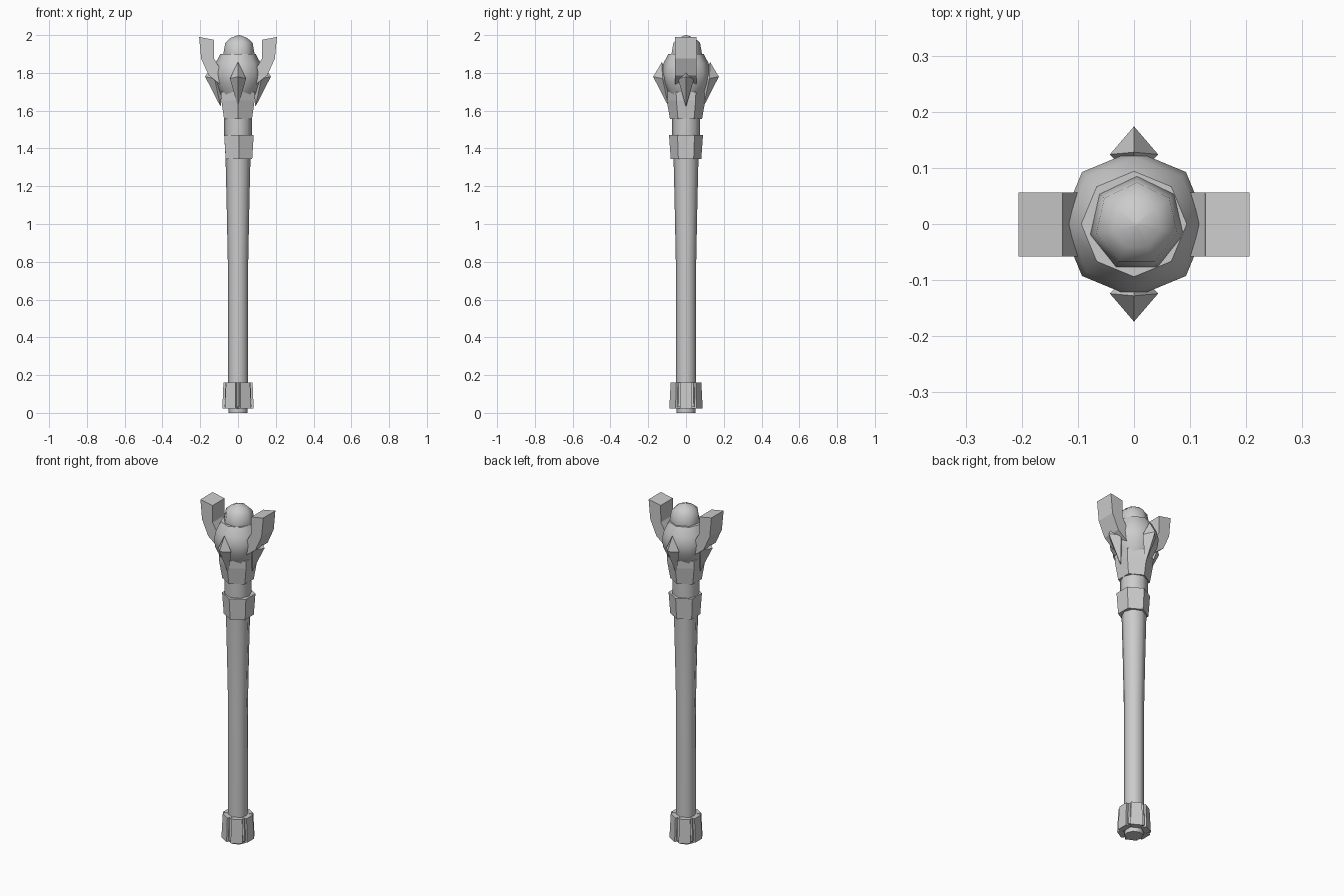
import bpy, bmesh, math
from mathutils import Matrix

if "Cube" in bpy.data.objects:
    bpy.data.objects.remove(bpy.data.objects["Cube"])


def finish(bm, name, smooth=None):
    bmesh.ops.recalc_face_normals(bm, faces=bm.faces)
    me = bpy.data.meshes.new(name)
    bm.to_mesh(me)
    bm.free()
    ob = bpy.data.objects.new(name, me)
    bpy.context.collection.objects.link(ob)
    if smooth:
        bpy.ops.object.select_all(action='DESELECT')
        ob.select_set(True)
        bpy.context.view_layer.objects.active = ob
        bpy.ops.object.shade_smooth_by_angle(angle=math.radians(smooth))
    return ob


def lathe(name, profile, sides, smooth=None, cx=0.0, cy=0.0):
    """Stack of polygon rings (radius, z) with a corner facing +y."""
    bm = bmesh.new()
    rings = []
    for r, z in profile:
        rings.append([bm.verts.new((cx + r * math.cos(a), cy + r * math.sin(a), z))
                      for a in (math.pi / 2 + 2 * math.pi * i / sides for i in range(sides))])
    for lo, hi in zip(rings, rings[1:]):
        for i in range(sides):
            j = (i + 1) % sides
            bm.faces.new((lo[i], lo[j], hi[j], hi[i]))
    bm.faces.new(rings[0])
    bm.faces.new(rings[-1])
    return finish(bm, name, smooth)


# Shaft, flaring gently towards the head
lathe("shaft", [(0.05, 0.0), (0.054, 0.16), (0.054, 0.8), (0.06, 1.1),
                (0.066, 1.35), (0.073, 1.47), (0.074, 1.58)], 8, 50)

# Hexagonal collar and head cup
lathe("collar", [(0.081, 1.345), (0.09, 1.47)], 6, cx=0.005)
lathe("head_cup", [(0.085, 1.555), (0.102, 1.655), (0.104, 1.70)], 6)

# Orb and seven-sided cap
lathe("orb", [(0.08, 1.66), (0.1, 1.70), (0.124, 1.75), (0.131, 1.80),
              (0.12, 1.85), (0.094, 1.90)], 8, 60)
lathe("cap", [(0.08, 1.87), (0.085, 1.90), (0.074, 1.96),
              (0.045, 1.985), (0.004, 2.0)], 7, 60, cx=0.005)

# Foot: hexagonal core with a raised plate on each side
lathe("foot_core", [(0.083, 0.03), (0.077, 0.16)], 6)
for k in range(6):
    bm = bmesh.new()
    bmesh.ops.create_cube(bm, size=1)
    for v in bm.verts:
        low = v.co.z < 0
        v.co.x = (0.083 if low else 0.077) if v.co.x > 0 else 0.05
        v.co.y *= 0.066 if low else 0.058
        v.co.z = 0.022 if low else 0.162
    bm.transform(Matrix.Rotation(math.radians(60 * k), 4, 'Z'))
    finish(bm, "foot_plate_%d" % (k + 1))

# Four diamond spikes around the orb
for k in range(4):
    bm = bmesh.new()
    tip, top, bot, left, right, core = [bm.verts.new(p) for p in (
        (0.174, 0, 1.78), (0.128, 0, 1.857), (0.092, 0, 1.62),
        (0.124, 0.043, 1.77), (0.124, -0.043, 1.77), (0.08, 0, 1.77))]
    loop = [top, left, bot, right]
    for i in range(4):
        for apex in (tip, core):
            bm.faces.new((loop[i], loop[(i + 1) % 4], apex))
    bm.transform(Matrix.Rotation(math.radians(90 * k), 4, 'Z'))
    finish(bm, "spike_%d" % (k + 1))

# Pair of upswept horns: side outline extruded along y
outline = [(0.09, 1.735), (0.155, 1.787), (0.195, 1.875), (0.206, 1.99),
           (0.127, 1.975), (0.126, 1.875), (0.1, 1.83), (0.07, 1.80)]
for side, sx in (("left", -1), ("right", 1)):
    bm = bmesh.new()
    face = bm.faces.new([bm.verts.new((sx * x, -0.058, z)) for x, z in outline])
    ext = bmesh.ops.extrude_face_region(bm, geom=[face])
    for v in ext["geom"]:
        if isinstance(v, bmesh.types.BMVert):
            v.co.y = 0.056
    if face.is_valid and len(bm.faces) == len(outline) + 1:
        bm.faces.new([v for v in bm.verts if v.co.y < 0][:len(outline)])
    finish(bm, "horn_" + side)
